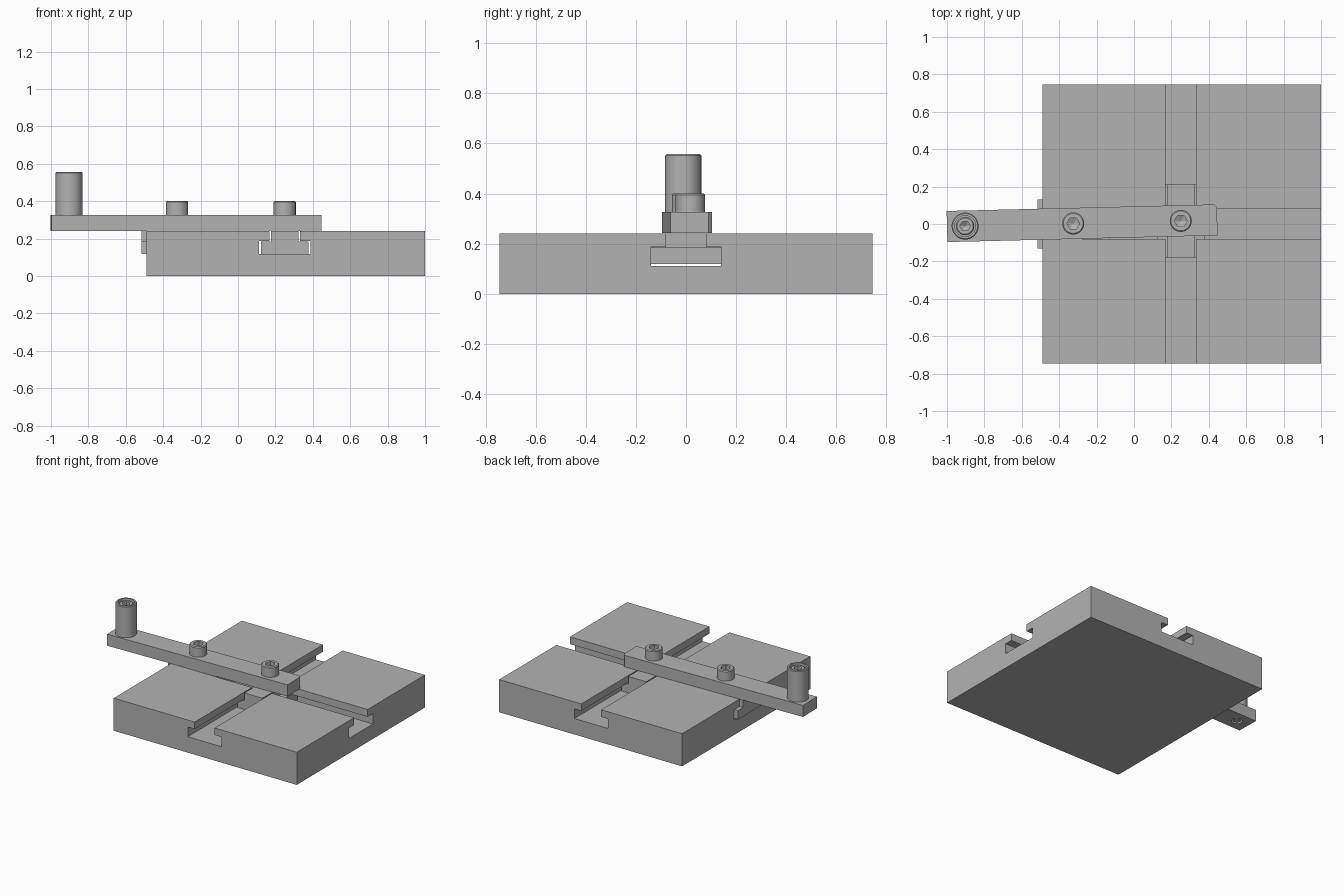
import bpy, bmesh, math
from mathutils import Vector

default = bpy.data.objects.get("Cube")
if default:
    bpy.data.objects.remove(default, do_unlink=True)

steel = bpy.data.materials.new("grey steel")
steel.use_nodes = True
GREY = (0.45, 0.45, 0.45, 1)
steel.diffuse_color = GREY
steel.node_tree.nodes["Principled BSDF"].inputs["Base Color"].default_value = GREY


def finish(name, bm, loc=(0, 0, 0), turn=0.0):
    bmesh.ops.recalc_face_normals(bm, faces=bm.faces)
    mesh = bpy.data.meshes.new(name)
    bm.to_mesh(mesh)
    bm.free()
    mesh.materials.append(steel)
    ob = bpy.data.objects.new(name, mesh)
    bpy.context.collection.objects.link(ob)
    ob.location = loc
    ob.rotation_euler.z = turn
    return ob


def prism(name, outline, axis, start, end):
    """Extrude a 2D outline along one axis; the outline fills the other two."""
    def place(a, b, t):
        return {"x": (t, a, b), "y": (a, t, b), "z": (a, b, t)}[axis]
    bm = bmesh.new()
    face = bm.faces.new([bm.verts.new(place(a, b, start)) for a, b in outline])
    new = bmesh.ops.extrude_face_region(bm, geom=[face])["geom"]
    move = Vector(place(0, 0, end - start))
    bmesh.ops.translate(bm, vec=move, verts=[g for g in new if isinstance(g, bmesh.types.BMVert)])
    return finish(name, bm)


def tee(centre, wide, neck, low, step, high):
    """Outline of an upside-down T."""
    right = [(wide, low), (wide, step), (neck, step), (neck, high)]
    return [(centre + a, z) for a, z in right] + [(centre - a, z) for a, z in reversed(right)]


def lathe(name, profile, loc, sides=40):
    bm = bmesh.new()
    verts = [bm.verts.new((r, 0, z)) for r, z in profile]
    edges = [bm.edges.new(pair) for pair in zip(verts, verts[1:])]
    bmesh.ops.spin(bm, geom=verts + edges, axis=(0, 0, 1), cent=(0, 0, 0),
                   steps=sides, angle=math.tau)
    bmesh.ops.remove_doubles(bm, verts=bm.verts, dist=0.0002)
    return finish(name, bm, loc)


def cut(ob, cutter):
    mod = ob.modifiers.new("cut", "BOOLEAN")
    mod.operation = "DIFFERENCE"
    mod.solver = "EXACT"
    mod.object = cutter
    select(ob)
    bpy.ops.object.modifier_apply(modifier=mod.name)
    bpy.data.objects.remove(cutter, do_unlink=True)


def select(ob):
    bpy.ops.object.select_all(action="DESELECT")
    bpy.context.view_layer.objects.active = ob
    ob.select_set(True)


def smooth(ob):
    select(ob)
    bpy.ops.object.shade_smooth_by_angle(angle=math.radians(25))


BASE_TOP, ARM_TOP = 0.24, 0.327
SLOT_X = 0.25

# Base plate with two crossing T-slots
base = prism("base_plate", [(-0.49, 0), (1, 0), (1, BASE_TOP), (-0.49, BASE_TOP)],
             "y", -0.745, 0.745)
cut(base, prism("slot_cutter", tee(0, 0.139, 0.079, 0.11, 0.186, 0.4), "x", -2, 2))
cut(base, prism("slot_cutter", tee(SLOT_X, 0.137, 0.081, 0.117, 0.188, 0.4), "y", -2, 2))

# Sliding blocks that ride in the slots
prism("side_slider", tee(0, 0.132, 0.074, 0.118, 0.184, BASE_TOP), "x", -0.517, -0.127)
prism("cross_slider", tee(SLOT_X, 0.128, 0.073, 0.118, 0.184, BASE_TOP), "y", -0.178, 0.21)

# Slightly turned crank arm with one clipped corner
TURN = math.radians(1.4)
L, R, H, C = -0.675, 0.77, 0.083, 0.014
arm = prism("crank_arm", [(L, -H), (R, -H), (R, H - C), (R - C, H), (L, H)],
            "z", BASE_TOP + 0.002, ARM_TOP)
arm.location = (-0.325, 0.003, 0)
arm.rotation_euler.z = TURN


def on_arm(x, z):
    return (x, 0.003 + (x + 0.325) * math.tan(TURN), z)


HANDLE_X = -0.903
cut(arm, lathe("hole_cutter", [(0, 0.2), (0.036, 0.2), (0.036, 0.29), (0, 0.29)],
               on_arm(HANDLE_X, 0)))


def cap_screw(name, x, z, radius, height):
    """Screw head with a hexagonal socket ending in a cone."""
    b = 0.006
    head = lathe(name, [(0, 0), (radius, 0), (radius, height - b),
                        (radius - b, height), (0, height)], on_arm(x, z))
    s = radius * 0.58
    cut(head, lathe("socket_cutter", [(0, height * 0.25), (s, height * 0.45),
                                      (s, height + 0.1), (0, height + 0.1)],
                    on_arm(x, z), sides=6))
    smooth(head)


for name, x in (("middle_screw", -0.325), ("end_screw", SLOT_X)):
    cap_screw(name, x, ARM_TOP, 0.059, 0.074)

# Handle sleeve with a recessed screw and its shank
z0, z1 = ARM_TOP, 0.557
sleeve = lathe("handle_sleeve", [(0, z0), (0.072, z0), (0.072, z1 - 0.005), (0.067, z1),
                                 (0.056, z1), (0.056, z1 - 0.09), (0, z1 - 0.09)],
               on_arm(HANDLE_X, 0))
smooth(sleeve)
cap_screw("handle_screw", HANDLE_X, z1 - 0.09, 0.049, 0.08)
shank = lathe("handle_shank", [(0, 0.246), (0.026, 0.246), (0.026, 0.3), (0, 0.3)],
              on_arm(HANDLE_X, 0))
smooth(shank)
